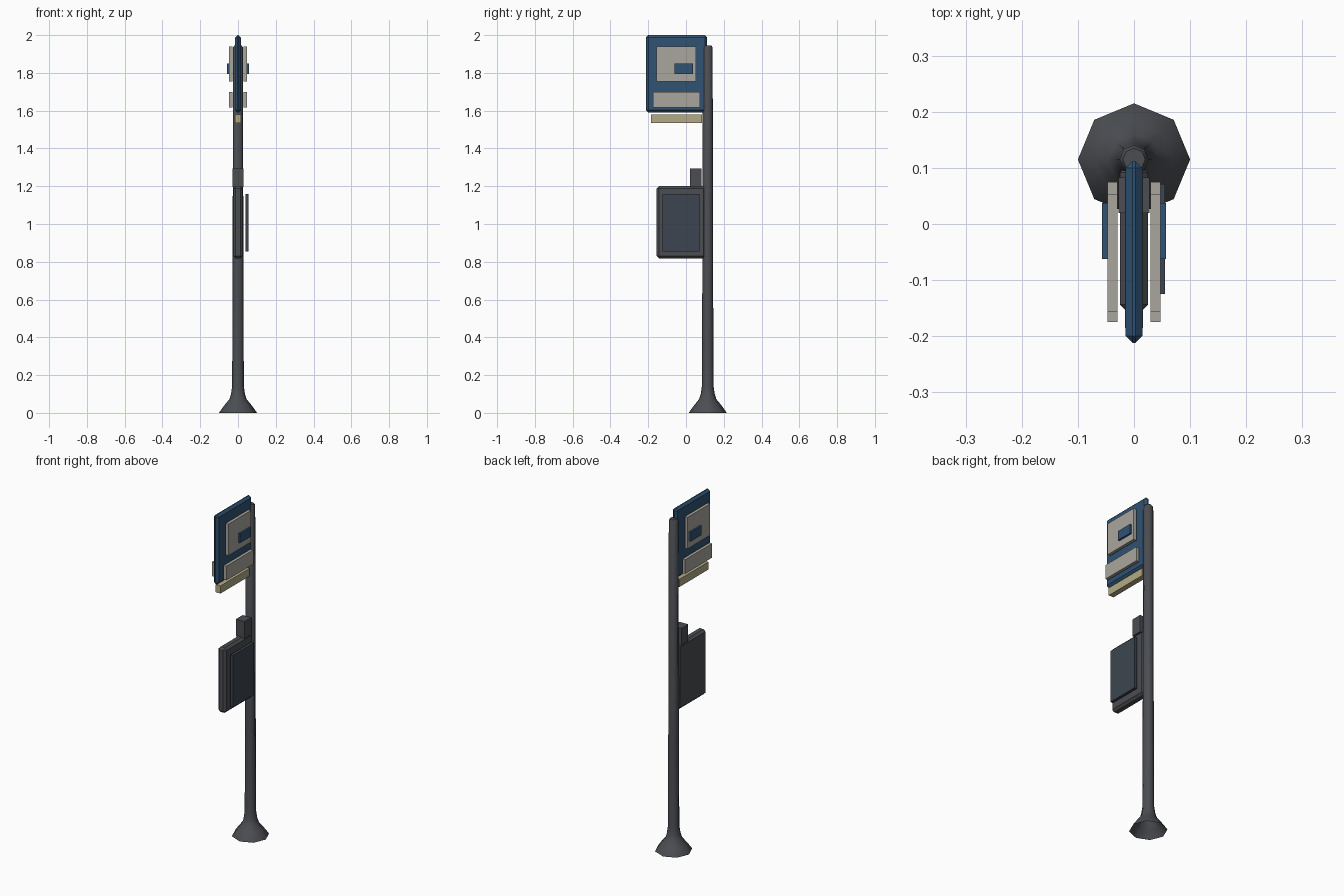
import bpy, bmesh, math
from mathutils import Vector

if "Cube" in bpy.data.objects:
    bpy.data.objects.remove(bpy.data.objects["Cube"])


def material(name, rgb):
    m = bpy.data.materials.new(name)
    m.diffuse_color = (*rgb, 1)
    m.use_nodes = True
    m.node_tree.nodes["Principled BSDF"].inputs["Base Color"].default_value = m.diffuse_color
    return m


STEEL = material("dark_steel", (0.07, 0.075, 0.085))
BLUE = material("sign_blue", (0.03, 0.085, 0.17))
PALE = material("pale_panel", (0.40, 0.38, 0.34))
CREAM = material("cream_strip", (0.45, 0.40, 0.24))
GLASS = material("dark_glass", (0.045, 0.06, 0.08))


def finish(bm, name, mat):
    bmesh.ops.recalc_face_normals(bm, faces=bm.faces)
    me = bpy.data.meshes.new(name)
    bm.to_mesh(me)
    bm.free()
    me.materials.append(mat)
    ob = bpy.data.objects.new(name, me)
    bpy.context.collection.objects.link(ob)
    return ob


def box(name, x, y, z, mat, bevel=0):
    """Box from (min, max) ranges, optionally with chamfered edges."""
    bm = bmesh.new()
    bmesh.ops.create_cube(bm, size=1)
    for v in bm.verts:
        v.co = Vector([(a + b) / 2 + c * (b - a) for (a, b), c in zip((x, y, z), v.co)])
    if bevel:
        bmesh.ops.bevel(bm, geom=bm.edges[:], offset=bevel, segments=1,
                        profile=0.5, affect='EDGES')
    return finish(bm, name, mat)


# Eight-sided pole with flared foot, open underneath
SIDES, POLE_Y = 8, 0.115
profile = [(0.1, 0), (0.097, 0.006), (0.07, 0.043), (0.046, 0.072),
           (0.037, 0.1), (0.031, 0.14), (0.029, 0.62), (0.026, 1.935), (0.02, 1.945)]
bm = bmesh.new()
rings = []
for r, z in profile:
    rings.append([bm.verts.new((r * math.cos(a), POLE_Y + r * math.sin(a), z))
                  for a in (math.tau * i / SIDES for i in range(SIDES))])
for lo, hi in zip(rings, rings[1:]):
    for i in range(SIDES):
        j = (i + 1) % SIDES
        bm.faces.new((lo[i], lo[j], hi[j], hi[i]))
bm.faces.new(rings[-1])
pole = finish(bm, "pole", STEEL)
bpy.context.view_layer.objects.active = pole
pole.select_set(True)
bpy.ops.object.shade_smooth_by_angle(angle=math.radians(50))
pole.select_set(False)

# Sign board and the strip hanging below it
box("sign_board", (-0.015, 0.015), (-0.212, 0.112), (1.59, 2.0), BLUE, 0.0125)
box("sign_strip", (-0.016, 0.016), (-0.185, 0.085), (1.535, 1.58), CREAM)

# Panels repeated on both faces of the sign
for side, s in (("right", 1), ("left", -1)):
    def panel(name, x0, x1, y, z, mat):
        box(f"{name}_{side}", tuple(sorted((s * x0, s * x1))), y, z, mat)
    panel("upper_panel", 0.029, 0.047, (-0.157, 0.053), (1.755, 1.94), PALE)
    panel("lower_panel", 0.029, 0.047, (-0.175, 0.075), (1.617, 1.70), PALE)
    panel("panel_badge", 0.04, 0.057, (-0.062, 0.037), (1.795, 1.85), BLUE)

# Timetable case with one display plate and a small box on top
box("timetable_case", (-0.025, 0.025), (-0.156, 0.104), (0.818, 1.2), STEEL, 0.0125)
box("timetable_plate", (0.039, 0.055), (-0.125, 0.071), (0.855, 1.16), GLASS)
box("top_box", (-0.028, 0.028), (0.02, 0.083), (1.195, 1.295), STEEL)
